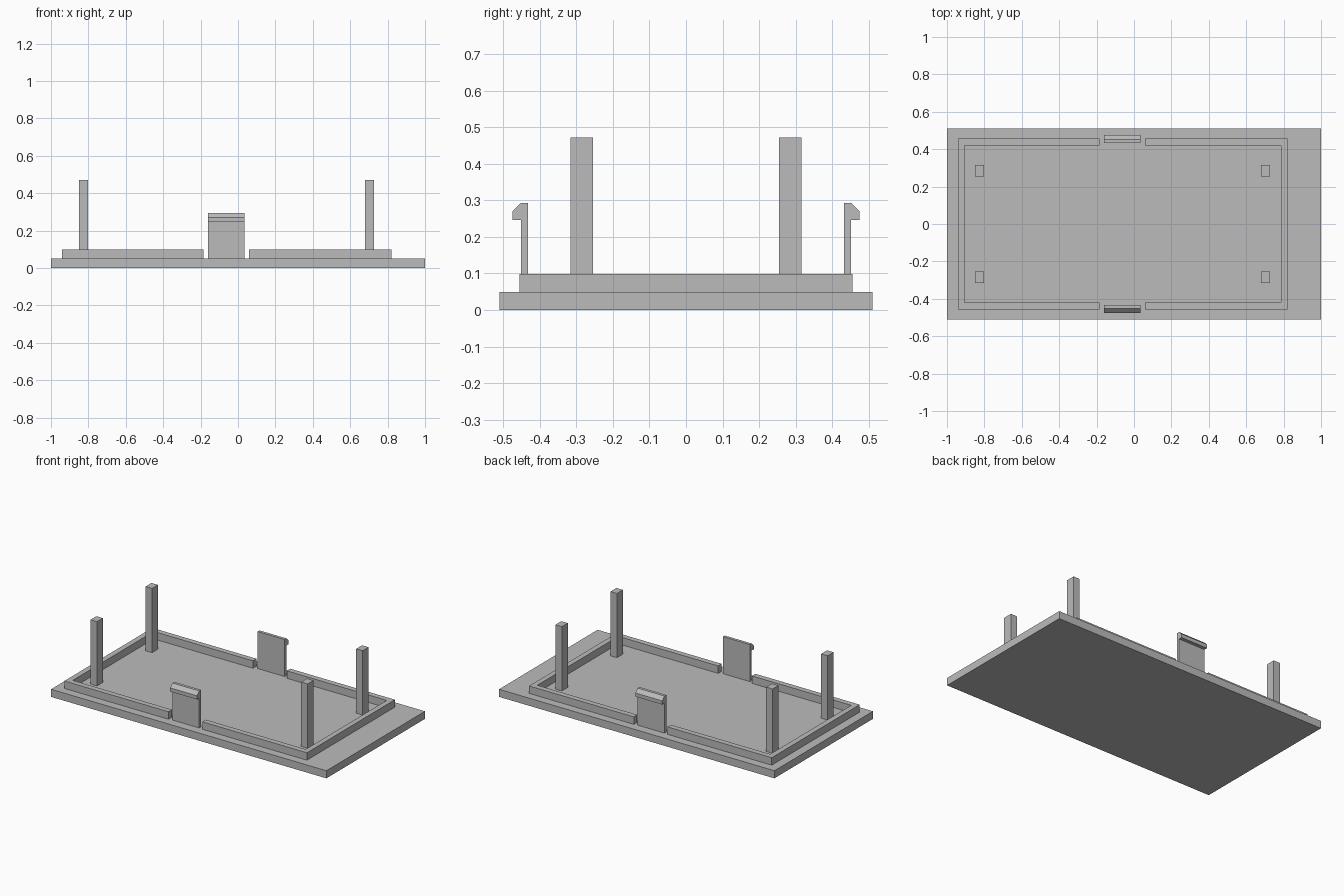
import bpy
import bmesh
from mathutils import Vector

cube = bpy.data.objects.get("Cube")
if cube:
    bpy.data.objects.remove(cube, do_unlink=True)

grey = bpy.data.materials.new("plain_grey")
grey.use_nodes = True
grey.diffuse_color = (0.5, 0.5, 0.5, 1)
grey.node_tree.nodes["Principled BSDF"].inputs["Base Color"].default_value = (0.5, 0.5, 0.5, 1)


def extrude_outline(name, outline, offset):
    """Turn a closed outline of 3D points into a solid, swept along offset."""
    bm = bmesh.new()
    face = bm.faces.new([bm.verts.new(p) for p in outline])
    swept = bmesh.ops.extrude_face_region(bm, geom=[face], use_keep_orig=True)
    moved = [v for v in swept["geom"] if isinstance(v, bmesh.types.BMVert)]
    bmesh.ops.translate(bm, verts=moved, vec=Vector(offset))
    bmesh.ops.recalc_face_normals(bm, faces=bm.faces)
    mesh = bpy.data.meshes.new(name)
    bm.to_mesh(mesh)
    bm.free()
    mesh.materials.append(grey)
    obj = bpy.data.objects.new(name, mesh)
    bpy.context.collection.objects.link(obj)
    return obj


def box(name, x0, x1, y0, y1, z0, z1):
    outline = [(x0, y0, z0), (x1, y0, z0), (x1, y1, z0), (x0, y1, z0)]
    return extrude_outline(name, outline, (0, 0, z1 - z0))


PLATE_TOP = 0.05

# Flat cover plate
box("base_plate", -1, 1, -0.511, 0.511, 0, PLATE_TOP)


# Raised rim: two U-shaped halves with a gap for the clips
def rim_half(name, end_x, outer_x, inner_x, outer_y=0.456, inner_y=0.42):
    outline = [(end_x, -outer_y), (outer_x, -outer_y), (outer_x, outer_y), (end_x, outer_y),
               (end_x, inner_y), (inner_x, inner_y), (inner_x, -inner_y), (end_x, -inner_y)]
    extrude_outline(name, [(x, y, PLATE_TOP) for x, y in outline], (0, 0, 0.049))


rim_half("right_rim", -0.185, -0.942, -0.906)
rim_half("left_rim", 0.06, 0.82, 0.786)

# Hooked snap clips and corner posts, mirrored front to back
clip_profile = [(0.433, PLATE_TOP), (0.452, PLATE_TOP), (0.452, 0.246), (0.475, 0.246),
                (0.475, 0.27), (0.452, 0.293), (0.433, 0.293)]
for end, side in (("front", -1), ("back", 1)):
    extrude_outline(end + "_clip", [(-0.16, side * y, z) for y, z in clip_profile], (0.195, 0, 0))
    for hand, x in (("right", -0.85), ("left", 0.68)):
        box(f"{end}_{hand}_post", x, x + 0.047, side * 0.255, side * 0.316, PLATE_TOP, 0.472)
